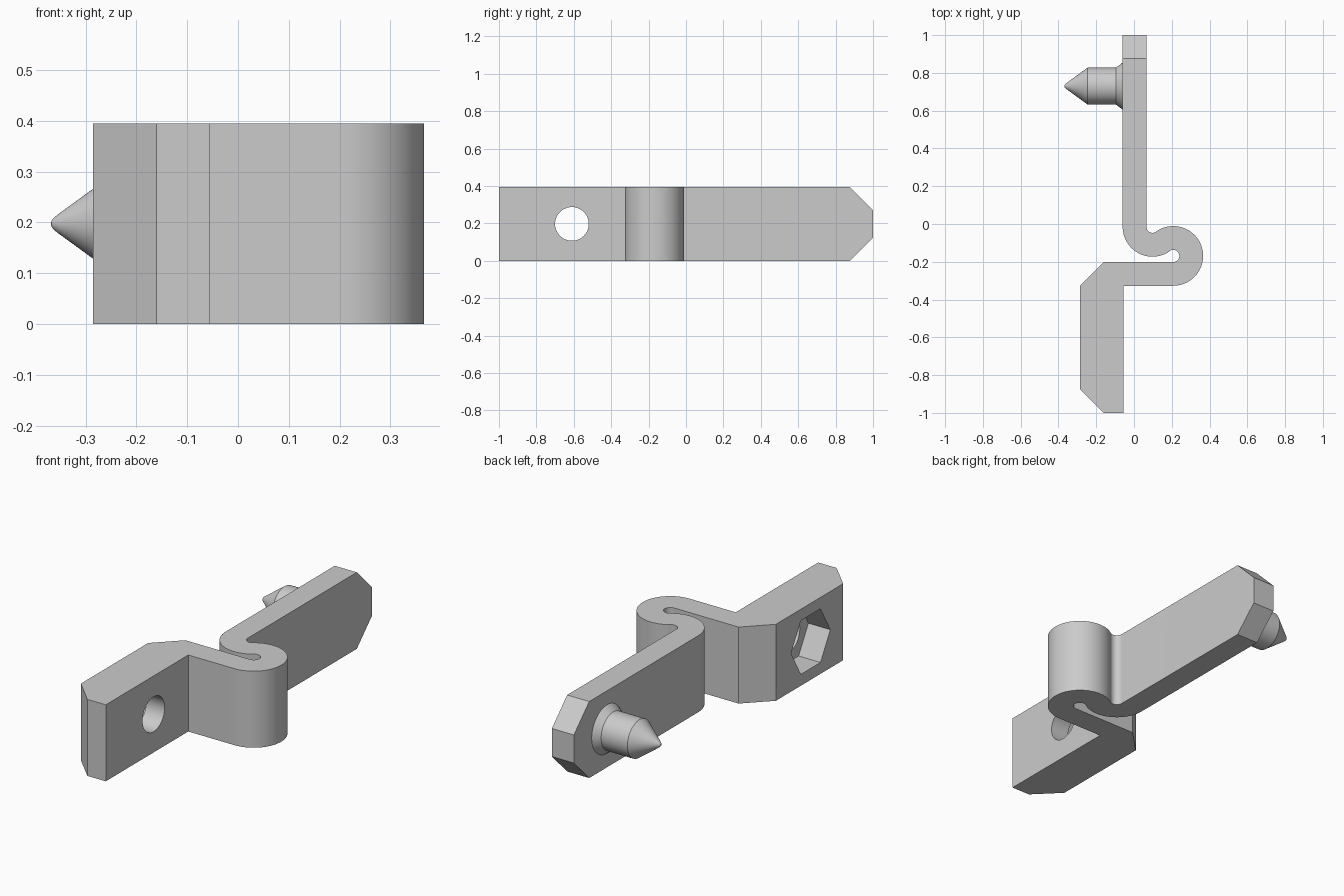
import bpy, bmesh, math
from mathutils import Matrix, Vector

cube = bpy.data.objects.get("Cube")
if cube:
    bpy.data.objects.remove(cube, do_unlink=True)

grey = bpy.data.materials.new("plain_grey")
grey.use_nodes = True
grey.diffuse_color = (0.6, 0.6, 0.6, 1)
grey.node_tree.nodes["Principled BSDF"].inputs["Base Color"].default_value = (0.6, 0.6, 0.6, 1)

HEIGHT = 0.395
MID = HEIGHT / 2
OUTER, INNER = 0.158, 0.032          # radii of the two bends
BEND_A = Vector((0.098, -0.015))
BEND_B = Vector((0.208, -0.169))
HOLE_Y, PIN_Y = -0.61, 0.73
BLOCK_X = -0.285


def make_object(name, bm):
    bmesh.ops.recalc_face_normals(bm, faces=bm.faces)
    mesh = bpy.data.meshes.new(name)
    bm.to_mesh(mesh)
    bm.free()
    mesh.materials.append(grey)
    obj = bpy.data.objects.new(name, mesh)
    bpy.context.collection.objects.link(obj)
    return obj


def arc(center, radius, start, end, steps=32):
    angles = [start + (end - start) * i / steps for i in range(steps + 1)]
    return [center + radius * Vector((math.cos(a), math.sin(a))) for a in angles]


def smooth(obj):
    bpy.ops.object.select_all(action="DESELECT")
    obj.select_set(True)
    bpy.context.view_layer.objects.active = obj
    bpy.ops.object.shade_smooth_by_angle(angle=math.radians(25))


def cutter(name, sides, radius, x0, x1):
    """Prism along x, used to cut the block."""
    bm = bmesh.new()
    turn = Matrix.Rotation(math.pi / 2, 4, "Y")
    bmesh.ops.create_cone(bm, cap_ends=True, segments=sides, radius1=radius, radius2=radius,
                          depth=x1 - x0, matrix=Matrix.Translation(((x0 + x1) / 2, HOLE_Y, MID)) @ turn)
    # put a corner on the y axis
    far = max(v.co.y for v in bm.verts) - HOLE_Y
    if far < radius * 0.99:
        bmesh.ops.rotate(bm, verts=bm.verts, cent=(0, HOLE_Y, MID),
                         matrix=Matrix.Rotation(math.pi / sides, 3, "X"))
    obj = make_object(name, bm)
    obj.hide_render = True
    obj.hide_viewport = True
    return obj


# Bracket outline: long arm, S bend, then the thick block
step = BEND_B - BEND_A
join = math.atan2(step.y, step.x)
left = BEND_A.x - OUTER
right = BEND_A.x - INNER
outline = [Vector((right, 1)), Vector((left, 1))]
outline += arc(BEND_A, OUTER, -math.pi, join)
outline += arc(BEND_B, INNER, join + math.pi, -math.pi / 2)[1:]
outline += [Vector(p) for p in ((-0.16, -0.201), (BLOCK_X, -0.326), (BLOCK_X, -0.875),
                                (-0.16, -1), (-0.055, -1), (-0.055, -0.327))]
outline += arc(BEND_B, OUTER, -math.pi / 2, join + math.pi, 48)
outline += arc(BEND_A, INNER, join, -math.pi)[1:]

bm = bmesh.new()
base = bm.faces.new([bm.verts.new((p.x, p.y, 0)) for p in outline])
top = bmesh.ops.extrude_face_region(bm, geom=[base])["geom"]
bmesh.ops.translate(bm, vec=(0, 0, HEIGHT),
                    verts=[g for g in top if isinstance(g, bmesh.types.BMVert)])

# Sloped corners at the free end of the arm
for z, up in ((HEIGHT, 1), (0, -1)):
    cut = bmesh.ops.bisect_plane(bm, geom=bm.verts[:] + bm.edges[:] + bm.faces[:],
                                 plane_co=(0, 0.875, z), plane_no=(0, 1, up), clear_outer=True)
    edges = [e for e in cut["geom_cut"] if isinstance(e, bmesh.types.BMEdge)]
    bmesh.ops.holes_fill(bm, edges=edges, sides=0)
bracket = make_object("bracket", bm)

# Round bolt hole with a six-sided nut pocket
for tool in (cutter("bolt_hole_cutter", 48, 0.09, -0.4, 0.05),
             cutter("nut_pocket_cutter", 6, 0.16, -0.4, BLOCK_X + 0.125)):
    mod = bracket.modifiers.new(tool.name, "BOOLEAN")
    mod.operation = "DIFFERENCE"
    mod.solver = "EXACT"
    mod.object = tool
    bpy.context.view_layer.objects.active = bracket
    bpy.ops.object.modifier_apply(modifier=mod.name)
    bpy.data.objects.remove(tool, do_unlink=True)
smooth(bracket)

# Pointed pin with a flared foot, turned around the x axis
profile = [(left + 0.01, 0), (left + 0.01, 0.125), (left, 0.125), (-0.095, 0.098), (-0.245, 0.098),
           (-0.352, 0.02), (-0.361, 0.013), (-0.367, 0.006), (-0.368, 0)]
bm = bmesh.new()
verts = [bm.verts.new((x, PIN_Y, MID + r)) for x, r in profile]
edges = [bm.edges.new(pair) for pair in zip(verts, verts[1:])]
bmesh.ops.spin(bm, geom=verts + edges, cent=(0, PIN_Y, MID), axis=(1, 0, 0),
               angle=math.tau, steps=48, use_merge=True)
bmesh.ops.remove_doubles(bm, verts=bm.verts, dist=0.0001)
smooth(make_object("pin", bm))
